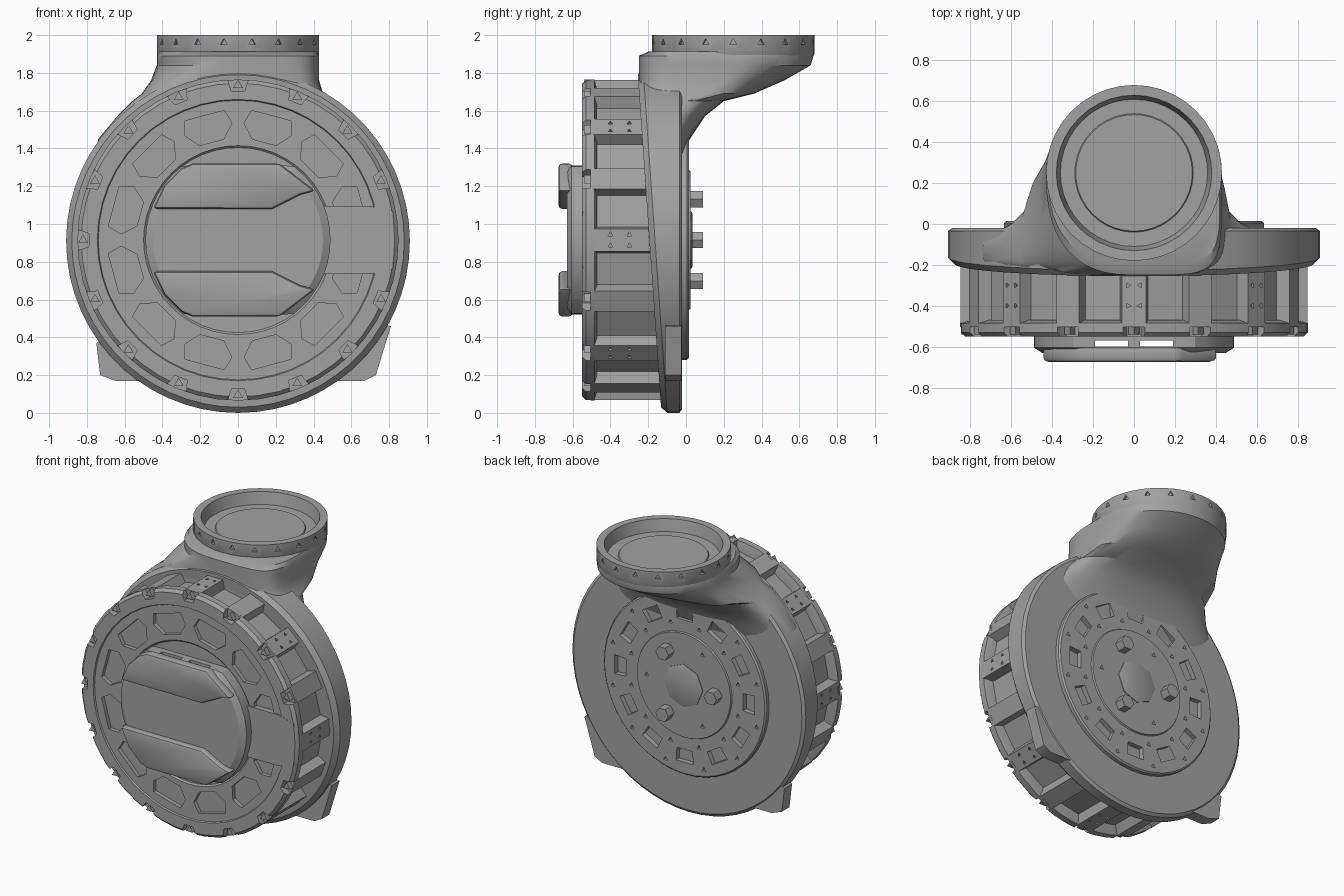
import bpy, bmesh
from math import sin, cos, radians, pi, copysign
from mathutils import Vector, Matrix

if "Cube" in bpy.data.objects:
    bpy.data.objects.remove(bpy.data.objects["Cube"])

CZ = 0.915  # height of the drum axle
parts = []

grey = bpy.data.materials.new("plain_grey")
grey.use_nodes = True
grey.diffuse_color = (0.36, 0.36, 0.36, 1)
grey.node_tree.nodes["Principled BSDF"].inputs["Base Color"].default_value = grey.diffuse_color


def finish(name, bm):
    bmesh.ops.recalc_face_normals(bm, faces=bm.faces)
    mesh = bpy.data.meshes.new(name)
    bm.to_mesh(mesh)
    bm.free()
    mesh.materials.append(grey)
    obj = bpy.data.objects.new(name, mesh)
    bpy.context.collection.objects.link(obj)
    parts.append(obj)
    return obj


def loft(name, rings):
    """Skin matching rings of points and cap both ends."""
    bm = bmesh.new()
    rows = [[bm.verts.new(p) for p in ring] for ring in rings]
    n = len(rows[0])
    for a, b in zip(rows, rows[1:]):
        for i in range(n):
            j = (i + 1) % n
            bm.faces.new((a[i], a[j], b[j], b[i]))
    bm.faces.new(rows[0])
    bm.faces.new(rows[-1])
    return finish(name, bm)


def polar(r, deg, y=0.0):
    return Vector((r * cos(radians(deg)), y, CZ + r * sin(radians(deg))))


def turned(name, profile, segs=48):
    """Round part about the axle from (radius, y) pairs."""
    return loft(name, [[polar(r, 360 * i / segs, y) for i in range(segs)] for r, y in profile])


def prisms(name, polys, y0, y1):
    """Outlines in x and z, pushed through from y0 to y1."""
    bm = bmesh.new()
    for poly in polys:
        a = [bm.verts.new((p[0], y0, p[1])) for p in poly]
        b = [bm.verts.new((p[0], y1, p[1])) for p in poly]
        bm.faces.new(a)
        bm.faces.new(b)
        for i in range(len(a)):
            j = (i + 1) % len(a)
            bm.faces.new((a[i], a[j], b[j], b[i]))
    return finish(name, bm)


def spikes(name, spots, size, depth):
    """Small three sided pegs at (position, direction) pairs."""
    bm = bmesh.new()
    for pos, way in spots:
        m = Matrix.Translation(pos) @ way.to_track_quat("Z", "Y").to_matrix().to_4x4()
        bmesh.ops.create_cone(bm, cap_ends=True, segments=3, radius1=size,
                              radius2=size, depth=depth, matrix=m)
    return finish(name, bm)


def apply(obj, mod):
    bpy.context.view_layer.objects.active = obj
    bpy.ops.object.modifier_apply(modifier=mod.name)


def cut(obj, cutter):
    mod = obj.modifiers.new("cut", "BOOLEAN")
    mod.operation = "DIFFERENCE"
    mod.solver = "EXACT"
    mod.object = cutter
    apply(obj, mod)
    parts.remove(cutter)
    bpy.data.objects.remove(cutter)


def xz(shape, turn):
    """Turn a (radius, degrees) outline about the axle."""
    return [(p.x, p.z) for p in (polar(r, a + turn) for r, a in shape)]


# Housing: round shell whose front face leans forward with height
def shell_ring(r, y, lean):
    ring = [polar(r, 6 * i, y) for i in range(60)]
    for p in ring:
        p.z -= 0.005
        p.y -= 0.07 * p.z * lean
    return ring


loft("housing", [shell_ring(0.89, -0.02, 0), shell_ring(0.91, -0.035, 0),
                 shell_ring(0.91, -0.10, 1), shell_ring(0.88, -0.13, 1)])

# Feet lugs
prisms("feet_lugs", [[(-.75, .37), (-.73, .2), (-.65, .17), (-.4, .17), (-.5, .5)],
                     [(.81, .46), (.73, .2), (.67, .17), (.4, .17), (.5, .5)]], -0.11, -0.025)


# Neck: blends from the housing up to the round flange
def neck_ring(z, left, right, front, mid, back):
    ring = []
    for i in range(48):
        c, s = cos(2 * pi * i / 48), sin(2 * pi * i / 48)
        if s > 0:
            power = 1.0 if z > 1.7 else 0.75
        else:
            power = 0.8 if z > 1.8 and c < 0 else 0.35
        x = copysign(abs(c) ** power, c) * (right if c > 0 else left)
        y = mid + (abs(s) ** power) * ((back - mid) if s > 0 else (front - mid))
        ring.append((x, y, z))
    return ring


loft("neck", [neck_ring(*row) for row in (
    (1.25, .78, .72, -.20, -.12, -.05),
    (1.45, .74, .66, -.225, -.12, .02),
    (1.57, .64, .56, -.245, -.10, .10),
    (1.65, .56, .48, -.25, -.05, .20),
    (1.69, .51, .45, -.25, .10, .36),
    (1.76, .46, .43, -.25, .20, .52),
    (1.84, .43, .43, -.25, .25, .66),
    (1.89, .43, .43, -.25, .25, .675),
    (1.912, .42, .42, -.2, .25, .67))])

# Flange: open rim with a sunken floor and screw holes
flange = loft("flange", [[(r * cos(pi * i / 20), .25 + r * sin(pi * i / 20), z) for i in range(40)]
                         for r, z in ((.42, 1.88), (.43, 1.9), (.43, 2.0), (.38, 2.0),
                                      (.36, 1.918), (.29, 1.918), (.285, 1.926))])
around = [Vector((cos(pi * i / 9), sin(pi * i / 9), 0)) for i in range(18)]
cut(flange, spikes("flange_holes", [(d * .43 + Vector((0, .25, 1.96)), d) for d in around], .022, .04))

# Drum: ribs alternating with sunken panels
outline = []
for k in range(16):
    outline += xz([(.785, -18), (.785, -5), (.85, -4), (.85, 4), (.785, 5)], 22.5 * k)[1:]
drum = prisms("drum", [outline], -0.49, -0.10)
holes = [(polar(.85, 45 * k + a, y), polar(1, 45 * k + a) - polar(0, 0))
         for k in range(8) for a in (-2, 2) for y in (-.4, -.3)]
cut(drum, spikes("drum_holes", holes, .014, .03))

# Front plate with window pockets and notched rim
plate = turned("front_plate", [(.80, -.47), (.85, -.485), (.85, -.53), (.83, -.55), (.745, -.55),
                               (.74, -.54), (.5, -.54), (.49, -.53)])
window = [(.54, -7), (.54, 7), (.62, 12), (.69, 9), (.69, -9), (.62, -12)]
cut(plate, prisms("window_cutter", [xz(window, 15 + 30 * k) for k in range(12)], -.6, -.512))
notch = [(.9, -4.5), (.9, 4.5), (.79, 2.5), (.79, -2.5)]
cut(plate, prisms("notch_cutter", [xz(notch, 22.5 * k) for k in range(1, 16)], -.6, -.505))
spikes("rim_screws", [(polar(.82, 22.5 * k, -.515), Vector((0, -1, 0))) for k in range(1, 16)], .03, .05)

# Plain bridge from the hub to the rim
prisms("side_bridge", [[(.42, CZ - .18), (.7, CZ - .18), (.82, CZ - .15),
                        (.82, CZ + .15), (.7, CZ + .18), (.42, CZ + .18)]], -.551, -.505)


# Hub: round block flattened above and below, with through slots
def hub_ring(r, flat, y):
    ring = [polar(r, 7.5 * i, y) for i in range(48)]
    for p in ring:
        p.z = min(max(p.z, CZ - flat), CZ + flat)
    return ring


hub = loft("hub", [hub_ring(.49, .395, -.52), hub_ring(.49, .395, -.605), hub_ring(.45, .37, -.63)])
slots = [[(s * .03, 0.3), (s * .19, 0.3), (s * .19, 1.6), (s * .03, 1.6)] for s in (-1, 1)]
cut(hub, prisms("slot_cutter", slots, -.61, -.57))

# Raised grips above and below the middle channel
grip = [(-.45, .165), (-.39, .29), (-.3, .38), (-.24, .405), (.22, .405),
        (.41, .26), (.33, .24), (.18, .165)]
for side, label in ((1, "upper_grip"), (-1, "lower_grip")):
    obj = prisms(label, [[(x, CZ + side * z) for x, z in grip]], -.675, -.6)
    bevel = obj.modifiers.new("bevel", "BEVEL")
    bevel.width = .02
    bevel.segments = 2
    apply(obj, bevel)

# Back cover with pockets, screw holes, hub plate and bolts
cover = turned("back_cover", [(.635, -.06), (.635, .005), (.625, .015), (.37, .015), (.365, .025)])
pocket = [(.46, -7.5), (.46, 7.5), (.55, 7), (.55, -7)]
cut(cover, prisms("pocket_cutter", [xz(pocket, 30 * k) for k in range(12)], -.03, .1))
back = Vector((0, 1, 0))
pins = [(polar(r, 30 * k + 15, .015), back) for k in range(12) for r in (.43, .58)]
pins += [(polar(.29, 60 * k, .025), back) for k in range(6) if k % 2 == 0]
cut(cover, spikes("pin_cutter", pins, .018, .04))
turned("back_cap", [(.15, .0), (.15, .03), (.14, .034)], 8)
prisms("back_bolts", [[(c.x + .05 * cos(pi * i / 3), c.z + .05 * sin(pi * i / 3)) for i in range(6)]
                      for c in (polar(.25, 60 + 120 * k) for k in range(3))], 0, .09)

# Soft shading with sharp edges kept
bpy.ops.object.select_all(action="DESELECT")
for obj in parts:
    obj.select_set(True)
bpy.context.view_layer.objects.active = parts[0]
bpy.ops.object.shade_smooth_by_angle(angle=radians(30))
